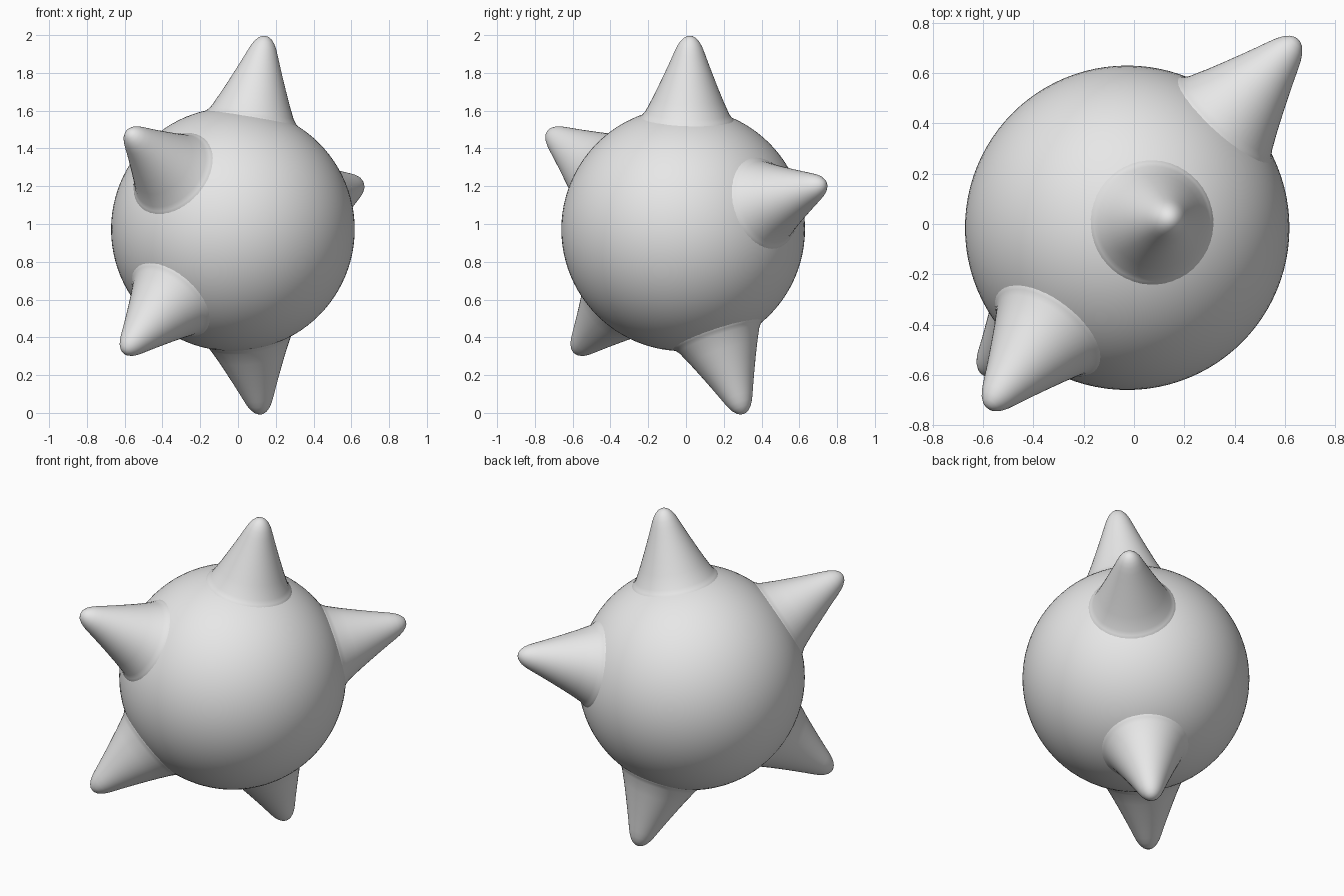
import bpy
import bmesh
import math
from mathutils import Vector

cube = bpy.data.objects.get("Cube")
if cube:
    bpy.data.objects.remove(cube, do_unlink=True)

CENTRE = Vector((-0.027, -0.015, 0.972))
RADIUS = 0.645

grey = bpy.data.materials.new("plain_grey")
grey.use_nodes = True
grey.diffuse_color = (0.8, 0.8, 0.8, 1)
grey.node_tree.nodes["Principled BSDF"].inputs["Base Color"].default_value = (0.8, 0.8, 0.8, 1)


def add_object(name, bm):
    mesh = bpy.data.meshes.new(name)
    bmesh.ops.recalc_face_normals(bm, faces=bm.faces)
    for face in bm.faces:
        face.smooth = True
    bm.to_mesh(mesh)
    bm.free()
    mesh.materials.append(grey)
    obj = bpy.data.objects.new(name, mesh)
    obj.location = CENTRE
    bpy.context.collection.objects.link(obj)
    return obj


# Round body
bm = bmesh.new()
bmesh.ops.create_uvsphere(bm, u_segments=96, v_segments=48, radius=RADIUS)
add_object("body", bm)

# Spike outline: radius and distance from the body centre, flared foot to blunt tip
PROFILE = [(0.258, 0.57), (0.25, 0.593), (0.236, 0.606), (0.222, 0.625),
           (0.186, 0.70), (0.155, 0.77), (0.125, 0.84), (0.10, 0.90),
           (0.082, 0.945), (0.067, 0.98), (0.052, 1.006), (0.034, 1.026),
           (0.017, 1.036), (0, 1.039)]


def add_spike(name, direction):
    bm = bmesh.new()
    verts = [bm.verts.new((r, 0, h)) for r, h in PROFILE]
    edges = [bm.edges.new(pair) for pair in zip(verts, verts[1:])]
    bmesh.ops.spin(bm, geom=verts + edges, cent=(0, 0, 0), axis=(0, 0, 1),
                   angle=math.tau, steps=48)
    bmesh.ops.remove_doubles(bm, verts=bm.verts, dist=0.0005)
    spike = add_object(name, bm)
    spike.rotation_euler = Vector(direction).to_track_quat("Z", "Y").to_euler()


SPIKES = {
    "top_spike": (0.165, 0.035, 0.98),
    "upper_front_spike": (-0.53, -0.685, 0.495),
    "lower_front_spike": (-0.543, -0.54, -0.615),
    "back_spike": (0.647, 0.715, 0.23),
    "bottom_spike": (0.14, 0.30, -0.92),
}
for spike_name, spike_direction in SPIKES.items():
    add_spike(spike_name, spike_direction)
